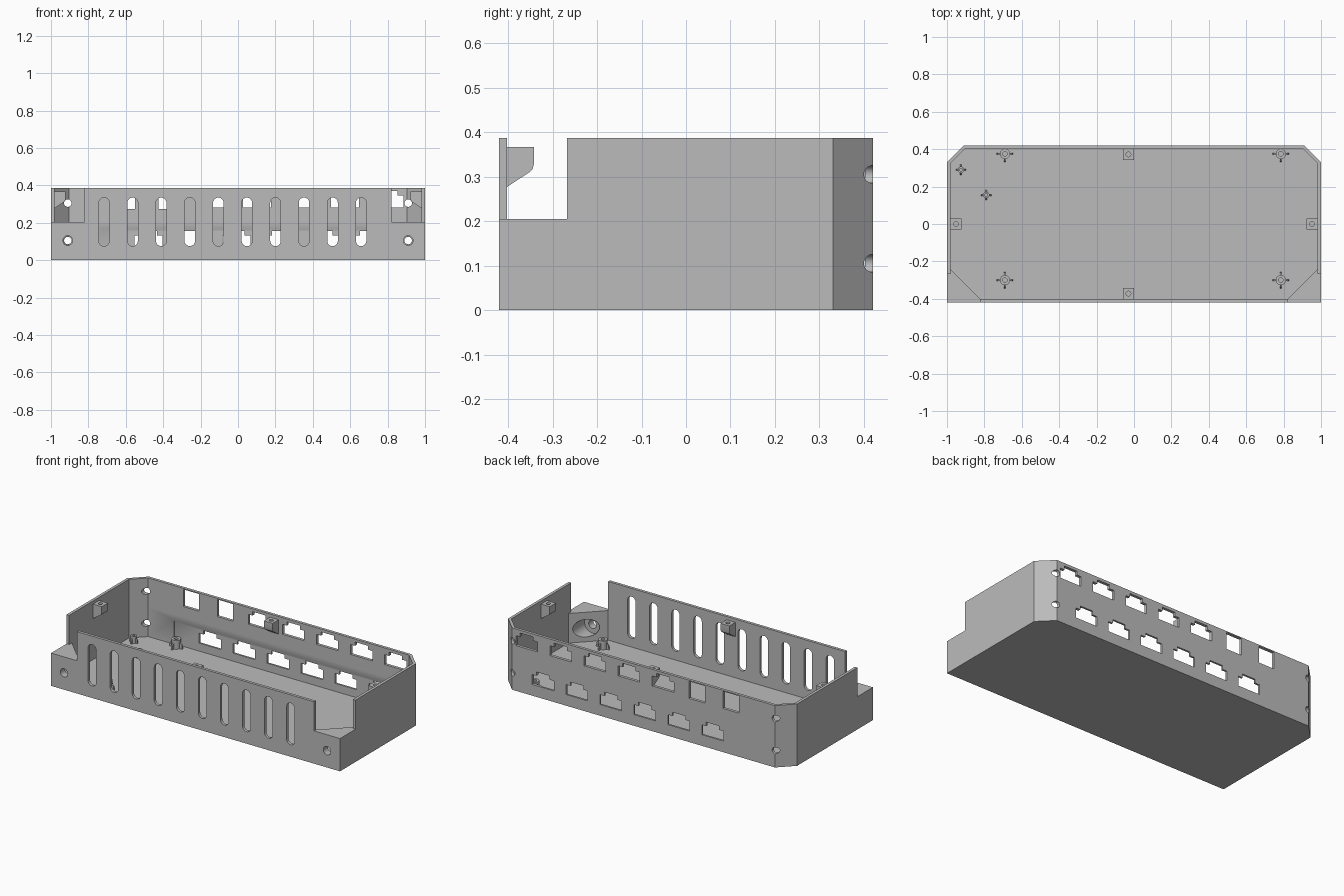
import bpy, bmesh
from math import cos, sin, pi
from mathutils import Matrix

cube = bpy.data.objects.get("Cube")
if cube:
    bpy.data.objects.remove(cube, do_unlink=True)

grey = bpy.data.materials.new("plain grey")
grey.use_nodes = True
colour = (0.5, 0.5, 0.5, 1)
grey.diffuse_color = colour
grey.node_tree.nodes["Principled BSDF"].inputs["Base Color"].default_value = colour


def prism(bm, pts, lo, hi, axis):
    """Extrude a 2D outline from lo to hi along an axis."""
    place = {"x": lambda a, b, h: (h, a, b),
             "y": lambda a, b, h: (a, h, b),
             "z": lambda a, b, h: (a, b, h)}[axis]
    rings = [[bm.verts.new(place(a, b, h)) for a, b in pts] for h in (lo, hi)]
    n = len(pts)
    bm.faces.new(rings[0])
    bm.faces.new(rings[1][::-1])
    for i in range(n):
        j = (i + 1) % n
        bm.faces.new((rings[0][i], rings[1][i], rings[1][j], rings[0][j]))


def make(name, parts, matrix=None):
    """Build one object from a list of prism arguments."""
    bm = bmesh.new()
    for part in parts:
        prism(bm, *part)
    bmesh.ops.recalc_face_normals(bm, faces=bm.faces)
    if matrix:
        bm.transform(matrix)
    mesh = bpy.data.meshes.new(name)
    bm.to_mesh(mesh)
    bm.free()
    mesh.materials.append(grey)
    obj = bpy.data.objects.new(name, mesh)
    bpy.context.collection.objects.link(obj)
    return obj


def cut(target, parts, matrix=None):
    """Subtract prisms from an object."""
    cutter = make("cutter", parts, matrix)
    cutter.hide_render = True
    mod = target.modifiers.new("cut", "BOOLEAN")
    mod.operation, mod.solver, mod.object = "DIFFERENCE", "EXACT", cutter
    bpy.context.view_layer.objects.active = target
    bpy.ops.object.modifier_apply(modifier=mod.name)
    bpy.data.objects.remove(cutter, do_unlink=True)


def smooth(obj):
    bpy.ops.object.select_all(action="DESELECT")
    obj.select_set(True)
    bpy.context.view_layer.objects.active = obj
    bpy.ops.object.shade_smooth_by_angle(angle=0.5)


def rect(a0, a1, b0, b1):
    return [(a0, b0), (a1, b0), (a1, b1), (a0, b1)]


def circle(a, b, r, n=28):
    return [(a + r * cos(2 * pi * i / n), b + r * sin(2 * pi * i / n)) for i in range(n)]


def slot(x, z0, z1, r, n=10):
    top = [(x + r * cos(pi * i / n), z1 - r + r * sin(pi * i / n)) for i in range(n + 1)]
    low = [(x - r * cos(pi * i / n), z0 + r - r * sin(pi * i / n)) for i in range(n + 1)]
    return top + low


def port(x, z):
    half = [(0.075, 0), (0.075, 0.062), (0.045, 0.062), (0.045, 0.086)]
    return [(x + a, z + b) for a, b in half] + [(x - a, z + b) for a, b in half[::-1]]


def mirrored(half):
    return half + [(-a, b) for a, b in half[::-1]]


# Tray body with chamfered rear corners
W, D, H, T, FLOOR, STEP = 1.0, 0.42, 0.387, 0.018, 0.02, 0.205
body = make("tray_body", [(mirrored([(W, -D), (W, 0.33), (0.91, D)]), 0, H, "z")])
IX, IY = W - T, D - T
rear = [(IX, 0.323), (0.903, IY)]
cut(body, [(mirrored([(0.82, -IY), (IX, -0.24)] + rear), FLOOR, 0.3, "z")])
cut(body, [(mirrored([(IX, -IY)] + rear), STEP, 0.5, "z")])

# Open front corners above the screw blocks
cut(body, [(rect(*xs, -0.5, -0.267), STEP, 0.5, "z") for xs in ((-1.1, -0.82), (0.82, 1.1))])

# Thinned strip inside the rear wall
strip = [(0.39, FLOOR), (0.408, FLOOR), (0.408, 0.16), (IY, 0.173), (0.39, 0.173)]
cut(body, [(strip, -0.726, 0.72, "x")])

# Front ventilation slots
cut(body, [(slot(-0.716 + 0.1527 * i, 0.075, 0.335, 0.028), -0.5, -0.38, "y")
           for i in range(10)])

# Rear connector openings: two square, the rest stepped, in two rows
back = (0.36, 0.5, "y")
openings = [(port(-0.479 + 0.235 * i, 0.07), *back) for i in range(6)]
openings += [(port(-0.135 + 0.236 * i, 0.283), *back) for i in range(5)]
openings += [(rect(x - 0.055, x + 0.055, 0.273, 0.38), *back) for x in (-0.605, -0.37)]
cut(body, openings)

# Screw holes, with wide bores behind the front ones
cut(body, [(circle(x, z, 0.02), 0.3, 0.5, "y") for x in (-0.91, 0.91) for z in (0.105, 0.305)])
cut(body, [(circle(x, 0.105, 0.026), -0.5, -0.2, "y") for x in (-0.91, 0.91)])
cut(body, [(circle(x, 0.105, 0.055), -0.375, -0.2, "y") for x in (-0.91, 0.91)])
smooth(body)

# Lid screw tabs, one on each wall
tab_side = [(-0.005, 0.273), (-0.005, 0.367), (0.06, 0.367), (0.06, 0.328),
            (0.057, 0.317), (0.05, 0.31), (0, 0.277)]
for name, x, y, turn in (("front", -0.03, -IY, 0), ("right", -IX, 0, -pi / 2),
                         ("back", -0.03, IY, pi), ("left", IX, 0, pi / 2)):
    place = Matrix.Translation((x, y, 0)) @ Matrix.Rotation(turn, 4, "Z")
    tab = make(name + "_lid_tab", [(tab_side, -0.03, 0.03, "x")], place)
    cut(tab, [(circle(0, 0.03, 0.013, 16), 0.325, 0.4, "z")], place)
    smooth(tab)


# Board standoffs with four small fins
def standoff(name, x, y, r, height):
    place = Matrix.Translation((x, y, FLOOR))
    post = make(name, [(circle(0, 0, r, 24), -0.002, height, "z")], place)
    cut(post, [(circle(0, 0, r * 0.45, 16), 0.002, 0.2, "z")], place)
    smooth(post)
    fin = [(r * 0.8, -0.002), (r * 1.65, -0.002), (r * 1.5, height * 0.5), (r * 0.8, height * 0.75)]
    for i in range(4):
        make(name + "_fin", [(fin, -0.004, 0.004, "y")],
             place @ Matrix.Rotation(i * pi / 2, 4, "Z"))


for x in (-0.69, 0.785):
    for y in (-0.30, 0.375):
        standoff("large_standoff", x, y, 0.027, 0.055)
for x, y in ((-0.925, 0.29), (-0.79, 0.155)):
    standoff("small_standoff", x, y, 0.017, 0.045)
